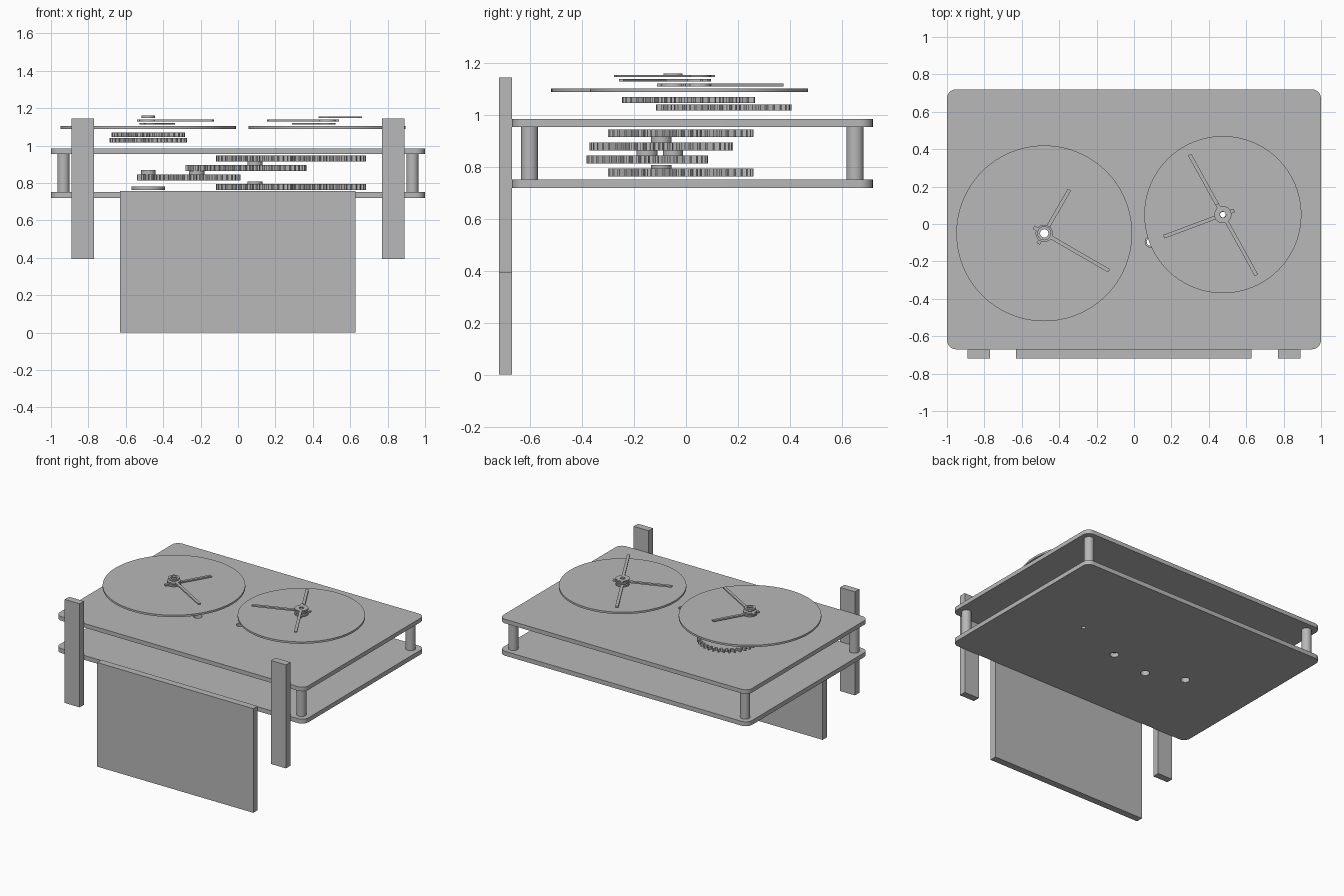
import bpy
import bmesh
from math import pi, cos, sin, radians

if "Cube" in bpy.data.objects:
    bpy.data.objects.remove(bpy.data.objects["Cube"])

grey = bpy.data.materials.new("plain grey")
grey.use_nodes = True
GREY = (0.48, 0.48, 0.48, 1)
grey.diffuse_color = GREY
grey.node_tree.nodes["Principled BSDF"].inputs["Base Color"].default_value = GREY

# Shaft positions of the gear train
SHAFT_A = (0.09, -0.095)
SHAFT_B = (-0.22, -0.15)
SHAFT_C = (-0.48, -0.05)
SHAFT_D = (0.475, 0.05)
IDLER = (-0.48, 0.2)
MODULE = 0.0115


def circle(center, r, n=48):
    return [(center[0] + r * cos(2 * pi * i / n), center[1] + r * sin(2 * pi * i / n))
            for i in range(n)]


def rounded_rect(x0, x1, y0, y1, r, n=8):
    pts = []
    corners = [(x1 - r, y1 - r), (x0 + r, y1 - r), (x0 + r, y0 + r), (x1 - r, y0 + r)]
    for k, (cx, cy) in enumerate(corners):
        for i in range(n + 1):
            a = pi / 2 * (k + i / n)
            pts.append((cx + r * cos(a), cy + r * sin(a)))
    return pts


def gear_outline(center, r):
    teeth = round(2 * r / MODULE) - 2
    root = r - 2.1 * MODULE
    pts = []
    for t in range(teeth):
        for frac, rad in ((-0.3, root), (-0.13, r), (0.13, r), (0.3, root)):
            a = 2 * pi * (t + frac) / teeth
            pts.append((center[0] + rad * cos(a), center[1] + rad * sin(a)))
    return pts


def slab(name, loops, z0, z1):
    """Extrude a flat outline (first loop) with holes (other loops)."""
    curve = bpy.data.curves.new(name, "CURVE")
    curve.dimensions = "2D"
    curve.fill_mode = "BOTH"
    curve.extrude = (z1 - z0) / 2
    for loop in loops:
        spline = curve.splines.new("POLY")
        spline.points.add(len(loop) - 1)
        for p, (x, y) in zip(spline.points, loop):
            p.co = (x, y, 0, 1)
        spline.use_cyclic_u = True
    temp = bpy.data.objects.new(name, curve)
    bpy.context.collection.objects.link(temp)
    deps = bpy.context.evaluated_depsgraph_get()
    mesh = bpy.data.meshes.new_from_object(temp.evaluated_get(deps))
    bpy.data.objects.remove(temp)
    bm = bmesh.new()
    bm.from_mesh(mesh)
    bmesh.ops.remove_doubles(bm, verts=bm.verts, dist=1e-5)
    bmesh.ops.translate(bm, verts=bm.verts, vec=(0, 0, (z0 + z1) / 2))
    bmesh.ops.recalc_face_normals(bm, faces=bm.faces)
    bm.to_mesh(mesh)
    bm.free()
    mesh.materials.clear()
    mesh.materials.append(grey)
    mesh.name = name
    obj = bpy.data.objects.new(name, mesh)
    bpy.context.collection.objects.link(obj)
    bpy.ops.object.select_all(action="DESELECT")
    obj.select_set(True)
    bpy.context.view_layer.objects.active = obj
    bpy.ops.object.shade_smooth_by_angle(angle=radians(30))
    return obj


def box(name, x0, x1, y0, y1, z0, z1):
    return slab(name, [[(x0, y0), (x1, y0), (x1, y1), (x0, y1)]], z0, z1)


def ring(name, center, r, bore, z0, z1, n=48):
    return slab(name, [circle(center, r, n), circle(center, bore, 24)], z0, z1)


def gear(name, center, r, z0, z1, bore=0.022):
    return slab(name, [gear_outline(center, r), circle(center, bore, 24)], z0, z1)


def hand(name, center, degrees, length, z0, z1, bore):
    """Clock hand: hub ring with a long arm and a short tail."""
    a = radians(degrees)
    hub, half, tail = 0.046, 0.01, 0.065
    gap = math_asin = half / hub
    pts = [(length, -half), (length, half)]
    n = 14
    pts += [(hub * cos(t), hub * sin(t))
            for t in (gap + (pi - 2 * gap) * i / n for i in range(n + 1))]
    pts += [(-tail, half), (-tail, -half)]
    pts += [(hub * cos(t), hub * sin(t))
            for t in (pi + gap + (pi - 2 * gap) * i / n for i in range(n + 1))]
    outline = [(center[0] + x * cos(a) - y * sin(a), center[1] + x * sin(a) + y * cos(a))
               for x, y in pts]
    return slab(name, [outline, circle(center, bore, 24)], z0, z1)


# Movement plates with bearing holes
outline = rounded_rect(-1, 1, -0.67, 0.72, 0.05)
bearings = [circle(c, 0.03, 24) for c in (SHAFT_A, SHAFT_B, SHAFT_C)]
slab("lower_plate", [outline, circle(SHAFT_D, 0.015, 24)] + bearings, 0.72, 0.752)
slab("upper_plate", [outline, circle(SHAFT_D, 0.03, 24)] + bearings, 0.955, 0.985)

# Corner pillars
for side, x in (("left", 0.933), ("right", -0.933)):
    for end, y in (("front", -0.603), ("back", 0.652)):
        slab(f"{end}_{side}_pillar", [circle((x, y), 0.033, 32)], 0.752, 0.955)

# Front board and side slats
box("front_board", -0.63, 0.627, -0.72, -0.67, 0, 0.757)
box("left_slat", 0.77, 0.89, -0.72, -0.67, 0.393, 1.146)
box("right_slat", -0.89, -0.77, -0.72, -0.67, 0.393, 1.146)

# Gear train between the plates
for level, z in (("lower", 0.764), ("upper", 0.916)):
    gear(f"{level}_center_gear", SHAFT_A, 0.207, z, z + 0.03)
    gear(f"{level}_left_gear", SHAFT_D, 0.21, z, z + 0.03, 0.016)
gear("large_wheel", SHAFT_A, 0.277, 0.865, 0.896)
gear("large_wheel_pinion", SHAFT_B, 0.06, 0.865, 0.896)
gear("middle_wheel", SHAFT_B, 0.234, 0.814, 0.845)
gear("middle_wheel_pinion", SHAFT_C, 0.062, 0.814, 0.845)

# Spacer collars
ring("lower_center_collar", SHAFT_A, 0.04, 0.022, 0.794, 0.808)
ring("upper_center_collar", SHAFT_A, 0.04, 0.022, 0.896, 0.916)
ring("middle_collar", SHAFT_B, 0.041, 0.022, 0.845, 0.865)
ring("right_collar", SHAFT_C, 0.038, 0.022, 0.845, 0.87)
ring("base_washer", SHAFT_C, 0.09, 0.022, 0.764, 0.782)

# Gears under the right dial
gear("dial_pinion", SHAFT_C, 0.065, 1.018, 1.042)
gear("idler_wheel", IDLER, 0.207, 1.018, 1.042)
gear("dial_wheel", SHAFT_C, 0.197, 1.047, 1.071)
gear("idler_pinion", IDLER, 0.067, 1.047, 1.071)

# Dials
ring("right_dial", SHAFT_C, 0.47, 0.024, 1.09, 1.104, 96)
ring("left_dial", SHAFT_D, 0.42, 0.018, 1.09, 1.104, 96)

# Hands and cap
hand("right_hour_hand", SHAFT_C, 60, 0.27, 1.112, 1.122, 0.024)
hand("right_minute_hand", SHAFT_C, -30, 0.4, 1.13, 1.14, 0.022)
ring("right_hand_cap", SHAFT_C, 0.037, 0.022, 1.149, 1.162)
hand("left_lower_hand", SHAFT_D, 119, 0.367, 1.112, 1.122, 0.02)
hand("left_middle_hand", SHAFT_D, 200.5, 0.337, 1.13, 1.14, 0.018)
hand("left_upper_hand", SHAFT_D, -61, 0.37, 1.147, 1.156, 0.016)
